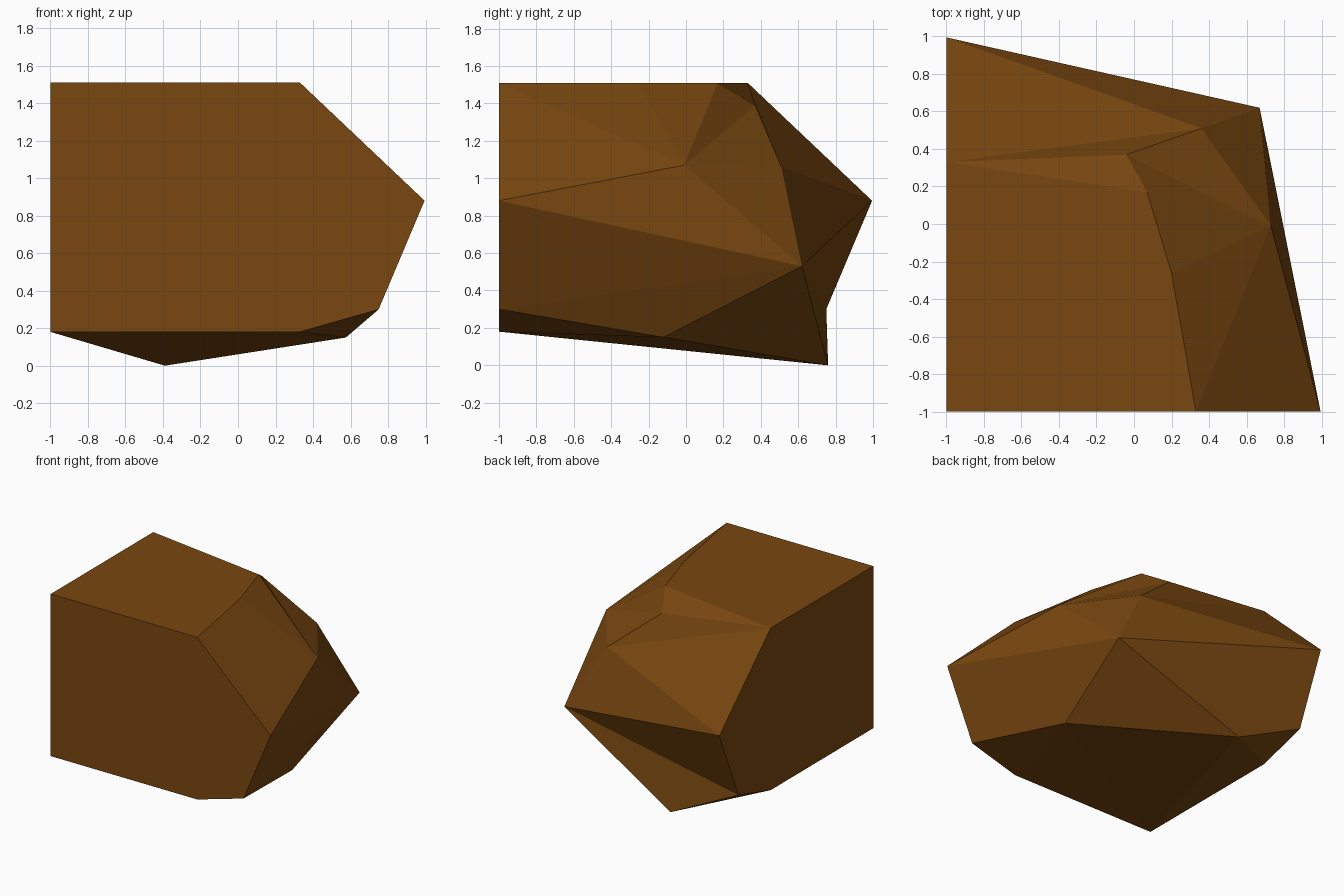
import bpy, bmesh

if "Cube" in bpy.data.objects:
    bpy.data.objects.remove(bpy.data.objects["Cube"])

# Rock colour
brown = bpy.data.materials.new("brown rock")
brown.diffuse_color = (0.19, 0.063, 0.005, 1)
brown.use_nodes = True
brown.node_tree.nodes["Principled BSDF"].inputs["Base Color"].default_value = brown.diffuse_color

bm = bmesh.new()
pts = {}

# Two flat cut sides (front y=-1, left x=-1) share one profile: (distance, height)
profile = [(-1, .18), (-1, 1.51), (.33, 1.51), (.995, .88), (.75, .30), (.33, .18)]
for i, (d, z) in enumerate(profile):
    pts["ABCDEF"[i]] = bm.verts.new((d, -1, z))
    if i > 1:
        pts["abcdef"[i]] = bm.verts.new((-1, d, z))

# Corners of the rough right, back and underside
rough = {
    "P": (.73, -.01, 1.07), "Q": (.67, .62, .53), "R": (.36, .51, 1.06),
    "S": (-.04, .37, 1.39), "T": (.07, .17, 1.51), "U": (.20, -.26, 1.51),
    "G": (-.39, .76, 0), "H": (.575, -.12, .15),
}
for name, co in rough.items():
    pts[name] = bm.verts.new(co)

facets = (
    "ABCDEF ABcdef BCUTc "            # front, left, flat top
    "CDP CPU UPT TPS SPR RPQ "        # upper right slopes
    "TSc cSR cRd dRQ "                # upper back slopes
    "DPQ DQE EQH HQG "                # lower right slopes
    "dQe eQG "                        # back undercut
    "EHF AFH AHG AGf fGe"             # underside
)
for f in facets.split():
    bm.faces.new([pts[c] for c in f])
bmesh.ops.recalc_face_normals(bm, faces=bm.faces)

mesh = bpy.data.meshes.new("rock")
bm.to_mesh(mesh)
bm.free()
mesh.materials.append(brown)
bpy.context.collection.objects.link(bpy.data.objects.new("rock", mesh))
